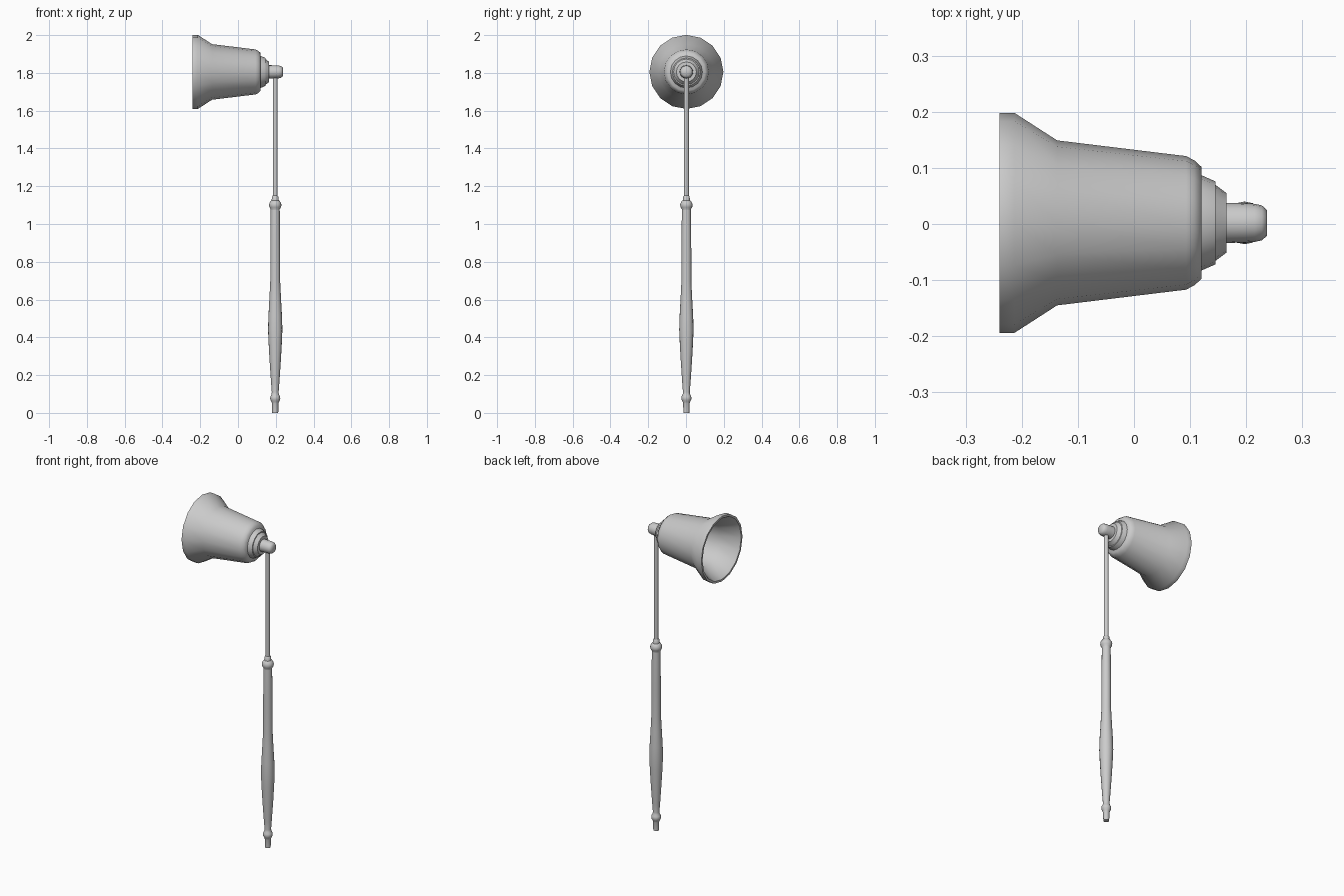
import bpy, bmesh, math

if "Cube" in bpy.data.objects:
    bpy.data.objects.remove(bpy.data.objects["Cube"])

SIDES = 16


def lathe(name, profile, origin, axis, sides=SIDES, angle=50):
    """Revolve (position, radius) points around the x or z axis; radius 0 closes an end."""
    bm = bmesh.new()
    rings = []
    for pos, r in profile:
        ring = []
        for i in range(1 if r == 0 else sides):
            a = 2 * math.pi * i / sides
            u, v = r * math.cos(a), r * math.sin(a)
            p = (pos, v, u) if axis == 'x' else (u, v, pos)
            ring.append(bm.verts.new([p[k] + origin[k] for k in range(3)]))
        rings.append(ring)
    for a, b in zip(rings, rings[1:]):
        for i in range(sides):
            j = (i + 1) % sides
            if len(a) == 1:
                bm.faces.new((a[0], b[i], b[j]))
            elif len(b) == 1:
                bm.faces.new((a[i], a[j], b[0]))
            else:
                bm.faces.new((a[i], a[j], b[j], b[i]))
    bmesh.ops.recalc_face_normals(bm, faces=bm.faces)
    mesh = bpy.data.meshes.new(name)
    bm.to_mesh(mesh)
    bm.free()
    ob = bpy.data.objects.new(name, mesh)
    bpy.context.collection.objects.link(ob)
    bpy.ops.object.select_all(action='DESELECT')
    ob.select_set(True)
    bpy.context.view_layer.objects.active = ob
    bpy.ops.object.shade_smooth_by_angle(angle=math.radians(angle))
    return ob


def bead(z, r, half):
    """Rounded bead section for a turned profile."""
    return [(z - half, r * 0.72), (z - half * 0.5, r * 0.93), (z, r),
            (z + half * 0.5, r * 0.93), (z + half, r * 0.72)]


bell_origin = (0, 0.002, 1.805)
stem_origin = (0.197, 0.002, 0)

# Hollow bell-shaped cup: outside, rim, then inside
lathe("bell_cup", [
    (0.12, 0), (0.12, 0.1), (0.108, 0.111), (0.093, 0.119),
    (-0.137, 0.147), (-0.213, 0.196), (-0.24, 0.196),
    (-0.24, 0.184), (-0.23, 0.177), (-0.137, 0.131), (0.08, 0.104),
    (0.1, 0.085), (0.105, 0)], bell_origin, 'x')

# Stepped collar behind the cup
lathe("stepped_collar", [
    (0.115, 0), (0.115, 0.086), (0.12, 0.085), (0.145, 0.074), (0.145, 0.068),
    (0.165, 0.053), (0.165, 0.037), (0.17, 0)], bell_origin, 'x')

# Rounded joint where the cup meets the rod
lathe("joint_cap", [
    (0.16, 0), (0.16, 0.036), (0.195, 0.035), (0.215, 0.034),
    (0.228, 0.031), (0.237, 0.023), (0.237, 0)], bell_origin, 'x')

# Thin rod
lathe("rod", [(1.1, 0), (1.1, 0.013), (1.8, 0.013), (1.8, 0)], stem_origin, 'z')

# Turned handle with a bead at each end
lathe("handle", [
    (0, 0), (0, 0.016), (0.05, 0.017)] + bead(0.078, 0.027, 0.02) + [
    (0.11, 0.018), (0.16, 0.022), (0.28, 0.030), (0.37, 0.035),
    (0.44, 0.038), (0.51, 0.036), (0.6, 0.031), (0.7, 0.026), (0.85, 0.026),
    (1.073, 0.024)] + bead(1.1, 0.033, 0.022) + [
    (1.125, 0.019), (1.145, 0.017), (1.15, 0.013), (1.15, 0)], stem_origin, 'z')
